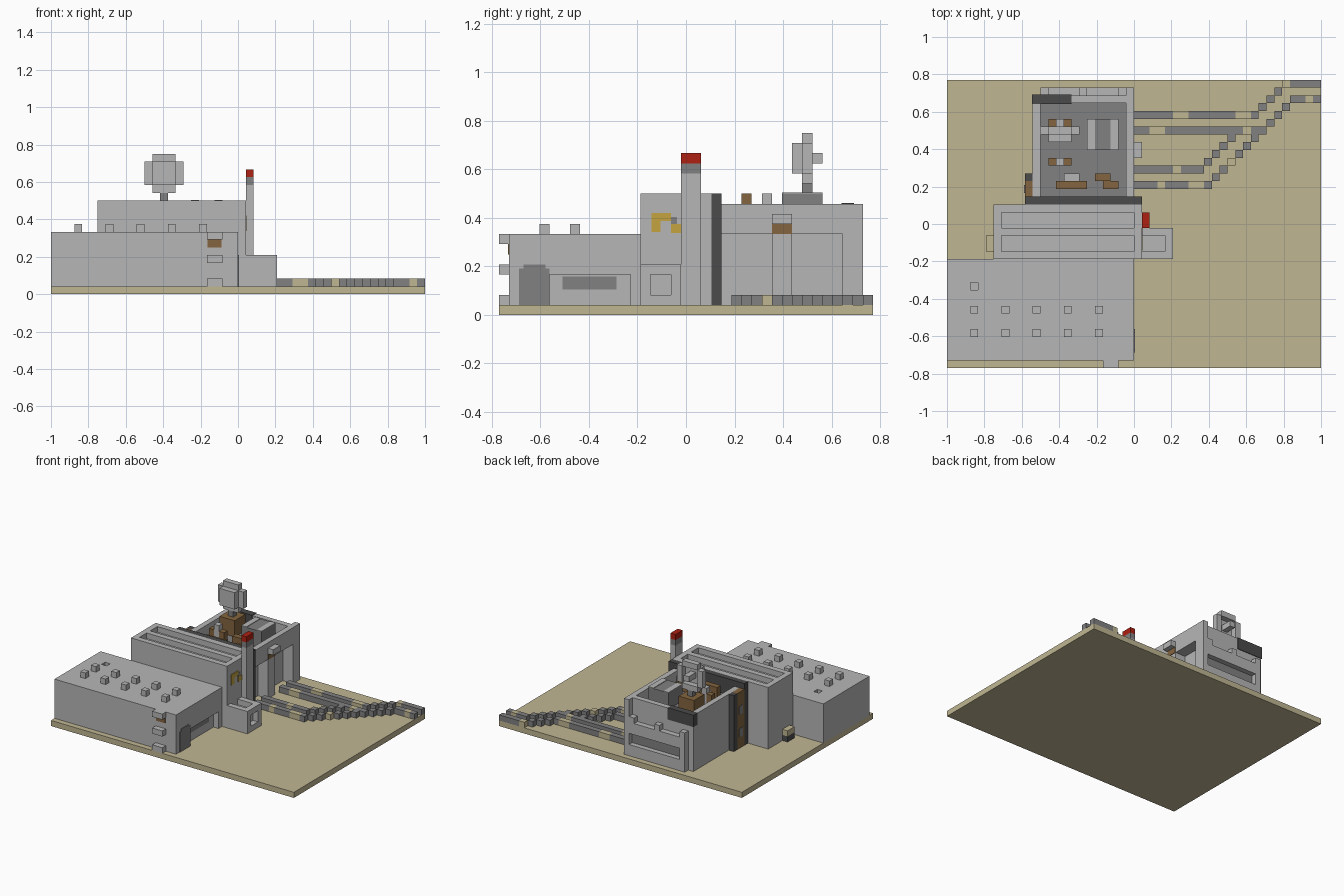
import bpy
from mathutils import Vector

if "Cube" in bpy.data.objects:
    bpy.data.objects.remove(bpy.data.objects["Cube"], do_unlink=True)

U = 1 / 24  # size of one block


def material(name, rgb):
    m = bpy.data.materials.new(name)
    m.use_nodes = True
    m.diffuse_color = (*rgb, 1)
    m.node_tree.nodes["Principled BSDF"].inputs["Base Color"].default_value = (*rgb, 1)
    return m


LIGHT = material("light grey", (.47, .47, .47))
GREY = material("mid grey", (.22, .22, .22))
DARK = material("charcoal", (.07, .07, .07))
SAND = material("sand", (.53, .47, .29))
BROWN = material("brown", (.23, .13, .05))
RED = material("red", (.42, .015, .006))
GOLD = material("gold", (.55, .37, .05))


def box(name, mat, x, y, z):
    """Box from (low, high) pairs, in blocks."""
    corners = [Vector((a, b, c)) * U for a in x for b in y for c in z]
    faces = [(0, 1, 3, 2), (4, 6, 7, 5), (0, 4, 5, 1), (2, 3, 7, 6), (0, 2, 6, 4), (1, 5, 7, 3)]
    me = bpy.data.meshes.new(name)
    me.from_pydata(corners, [], faces)
    me.materials.append(mat)
    ob = bpy.data.objects.new(name, me)
    bpy.context.scene.collection.objects.link(ob)
    return ob


def carve(ob, *spaces):
    """Cut box-shaped spaces out of an object."""
    for s in spaces:
        cutter = box("cutter", ob.data.materials[0], *s)
        cutter.hide_render = True
        mod = ob.modifiers.new("cut", 'BOOLEAN')
        mod.operation = 'DIFFERENCE'
        mod.solver = 'EXACT'
        mod.object = cutter
        dg = bpy.context.evaluated_depsgraph_get()
        me = bpy.data.meshes.new_from_object(ob.evaluated_get(dg))
        ob.modifiers.clear()
        ob.data = me
        bpy.data.objects.remove(cutter, do_unlink=True)


def side_plate(name, mat, x, y, z):
    """Thin painted plate on a wall facing +x."""
    return box(name, mat, (x, x + .1), y, z)


box("ground", SAND, (-24, 24), (-18.5, 18.5), (0, 1))

# Front hall with side bay, door, roof vents and a front ladder
hall = box("front_hall", LIGHT, (-24, 0), (-17.5, -4.5), (1, 8))
carve(hall, ((-1, 1), (-13.5, -5.5), (.9, 4)), ((-21, -20), (-8.5, -7.5), (7, 9)))
side_plate("hall_door", GREY, 0, (-16.5, -13.5), (1, 4.6))
side_plate("hall_door_top", GREY, 0, (-16.1, -13.9), (4.6, 5))
side_plate("bay_window", GREY, -1, (-12.2, -6.9), (2.5, 3.8))
for x in range(-21, -4, 4):
    for y in (-14.5, -11.5):
        box("roof_vent", LIGHT, (x, x + 1), (y, y + 1), (8, 9))
for z in (1, 4, 7):
    box("front_step", LIGHT, (-4, -2), (-18.5, -17.5), (z, z + 1))
box("front_sign", BROWN, (-3.9, -2.1), (-17.6, -17.5), (6, 7))

# Tall middle hall with two roof troughs
middle = box("middle_hall", LIGHT, (-18, 1), (-4.5, 2.5), (1, 12))
carve(middle, *[((-17, 0), (y, y + 2), (11, 13)) for y in (-3.5, -.5)])
box("side_crate_base", DARK, (-19, -18), (-3.5, -1.5), (1, 2))
box("side_crate", SAND, (-19, -18), (-3.5, -1.5), (2, 3))
for y, z in (((-3.4, -1.5), (9.3, 10.1)), ((-3.4, -2.5), (8.2, 9.3)), ((-1.5, -.5), (8.1, 9))):
    side_plate("gold_emblem", GOLD, 1, y, z)
side_plate("emblem_centre", GREY, 1, (-1.5, -.9), (9, 9.7))

# Annex and chimney
annex = box("annex", LIGHT, (1, 5), (-4.5, -.5), (1, 5))
carve(annex, ((1, 4), (-3.5, -1.5), (4, 6)), ((4, 6), (-3.5, -1.5), (2, 4)))
for name, mat, z in (("chimney", LIGHT, (1, 14)), ("chimney_band", GREY, (14, 15)),
                     ("chimney_cap", RED, (15, 16))):
    box(name, mat, (1, 2), (-.5, 1.5), z)

# Dark dividing wall and the pillars at its outer end
box("dividing_wall", DARK, (-14, 1), (2.5, 3.5), (1, 12))
box("outer_pillar", DARK, (-14, -13), (5.5, 6.5), (1, 11))
box("outer_panel", BROWN, (-14, -13), (3.5, 5.5), (1, 11))
for z in (3, 7):
    box("panel_patch", GREY, (-14.1, -14), (4, 5), (z, z + 1.5))

# Rear building: open roof well and a track bay on the right side
rear = box("rear_building", LIGHT, (-13, 0), (3.5, 16.5), (1, 11))
carve(rear, ((-12, -1), (3.4, 15.5), (9, 12)),
      ((-2, 1), (3.4, 8.5), (.9, 8)), ((-2, 1), (10.5, 15.5), (.9, 8)))
box("roof_floor", GREY, (-12, -1), (3.5, 15.5), (9, 9.1))
box("bay_ledge", LIGHT, (0, 1), (8.5, 10.5), (9, 10))
side_plate("bay_sign", BROWN, 0, (8.5, 10.5), (8, 9))
box("rear_dark_band", DARK, (-13.1, -8), (15.4, 16.6), (9, 11.1))

# Stepped frame on the back wall, around a long slot
for x, z in (((-12, 0), (1, 3)), ((-12, 0), (5, 7)), ((-12, -11), (3, 8)), ((-1, 0), (3, 11)),
             ((-2, -1), (7, 8)), ((-7, -6), (7, 8))):
    box("back_frame", LIGHT, x, (16.5, 17.5), z)
box("slot_panel", GREY, (-11, -1), (16.5, 16.6), (3, 5))

# Machinery in the roof well
box("dish_table", BROWN, (-11, -8), (10.5, 13.5), (9, 12))
box("long_crate", BROWN, (-10, -6), (4.5, 5.5), (9, 11))
box("right_crate_front", BROWN, (-4, -2), (4.5, 5.5), (9, 11))
box("right_crate_back", BROWN, (-5, -3), (5.5, 6.5), (9, 12))
box("low_box", LIGHT, (-9, -7), (5.5, 6.5), (9, 10))
for x in (-11, -9):
    box("post", BROWN, (x, x + 1), (7.5, 8.5), (9, 11))
box("middle_post", LIGHT, (-10, -9), (7.5, 8.5), (9, 12))
box("cooling_unit", GREY, (-6, -2), (9.5, 13.5), (9, 12))
for x in (-6, -3):
    box("cooling_strip", LIGHT, (x, x + 1), (9.5, 13.5), (12, 12.1))

# Dish on a stem: front plate, ring and rear feed
box("dish_stem", GREY, (-10, -9), (11.5, 12.5), (12, 13))
box("dish_plate", LIGHT, (-11, -8), (10.5, 11.5), (14, 17))
for x, z in (((-11, -8), (13, 14)), ((-11, -8), (17, 18)),
             ((-12, -11), (14, 17)), ((-8, -7), (14, 17))):
    box("dish_ring", LIGHT, x, (11.5, 12.5), z)
box("dish_feed", LIGHT, (-10, -9), (11.5, 13.5), (15, 16))


# Tracks: runs of blocks, g for grey and s for sand
def run(start, row, pattern, climb=0):
    for i, c in enumerate(pattern):
        x, y = start + i, row + i * climb
        box("track_block", GREY if c == "g" else SAND, (x, x + 1), (y, y + 1), (1, 2))


run(0, 4.5, "gggsgggssg")
run(0, 6.5, "gggggsggg")
run(0, 11.5, "ggssggggggggggsg")
run(0, 13.5, "gggggssggggggssg")
run(9, 7.5, "gggg", 1)
run(10, 5.5, "ggsggggggg", 1)
run(16, 14.5, "ggg", 1)
run(20, 15.5, "ggsg")
run(19, 17.5, "sgggg")
